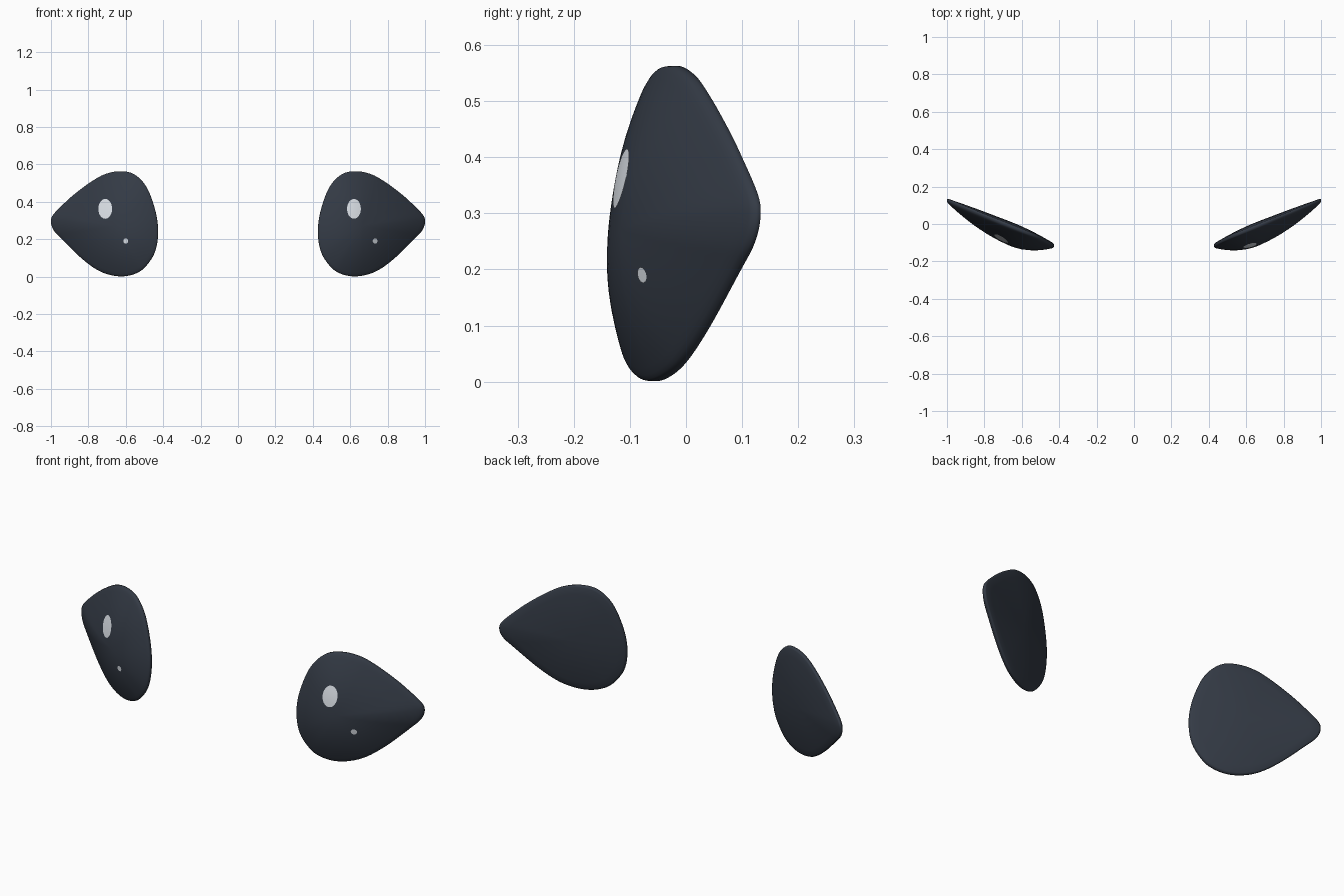
import bpy, bmesh, math
from mathutils import Vector
from mathutils.bvhtree import BVHTree

if "Cube" in bpy.data.objects:
    bpy.data.objects.remove(bpy.data.objects["Cube"])


def material(name, rgb):
    m = bpy.data.materials.new(name)
    m.diffuse_color = (*rgb, 1)
    m.use_nodes = True
    m.node_tree.nodes["Principled BSDF"].inputs["Base Color"].default_value = m.diffuse_color
    return m


dark = material("dark slate", (0.034, 0.043, 0.060))
white = material("pale grey", (0.74, 0.78, 0.83))

# teardrop outline (x, z) of the right eye, from the outer tip over the top
OUTLINE = [(1.0, .293), (.985, .335), (.913, .407), (.858, .454), (.785, .507), (.715, .546),
           (.635, .563), (.555, .547), (.487, .475), (.44, .345), (.427, .23), (.446, .126),
           (.498, .049), (.55, .015), (.615, .001), (.685, .009), (.757, .038), (.842, .102),
           (.942, .2), (.985, .247)]
CENTRE = Vector((.66, .27))
STEPS = 5


def smooth_loop(points):
    """Closed Catmull-Rom curve through the points."""
    p = [Vector(q) for q in points]
    n, out = len(p), []
    for i in range(n):
        a, b, c, d = p[i - 1], p[i], p[(i + 1) % n], p[(i + 2) % n]
        for k in range(STEPS):
            t = k / STEPS
            out.append(.5 * (2 * b + (c - a) * t + (2 * a - 5 * b + 4 * c - d) * t * t
                             + (3 * b - a - 3 * c + d) * t ** 3))
    return out


def base_y(x, z):
    """Slanted, slightly sagging sheet carrying the rim."""
    s = (x - .427) / .573
    return -.105 + .24 * s - .05 * s * (1 - s) + .06 * (z - .28)


def finish(bm, name, mat):
    me = bpy.data.meshes.new(name)
    bm.to_mesh(me)
    ob = bpy.data.objects.new(name, me)
    bpy.context.collection.objects.link(ob)
    me.materials.append(mat)
    for f in me.polygons:
        f.use_smooth = True
    return ob


# cross-section as (radial fraction, depth towards the back): dome, thin rim, shallow back
FRONT, BACK = .077, .03
PROFILE = [(t, -.02 - FRONT * (1 - t * t)) for t in [i / 12 for i in range(1, 12)] + [.96]]
PROFILE += [(.985, -.021), (.996, -.017), (1, -.011), (1, -.003)]
PROFILE += [(t, BACK * (1 - t * t)) for t in (.97, .85, .7, .55, .4, .25, .1)]


def eye(side, name):
    bm = bmesh.new()

    def vert(p, depth):
        if depth < 0:  # the dome flattens towards the inner edge
            depth *= 1 - .1 * max(0, (CENTRE.x - p.x) / .233)
        return bm.verts.new((side * p.x, base_y(p.x, p.y) + depth, p.y))

    loop = smooth_loop(OUTLINE)
    rings = [[vert(CENTRE.lerp(p, t), d) for p in loop] for t, d in PROFILE]
    front, back = vert(CENTRE, -.02 - FRONT), vert(CENTRE, BACK)
    n = len(loop)
    for i in range(n):
        j = (i + 1) % n
        bm.faces.new((front, rings[0][i], rings[0][j]))
        bm.faces.new((back, rings[-1][j], rings[-1][i]))
        for r, s in zip(rings, rings[1:]):
            bm.faces.new((r[i], s[i], s[j], r[j]))
    bmesh.ops.recalc_face_normals(bm, faces=bm.faces)
    tree = BVHTree.FromBMesh(bm)
    finish(bm, name, dark)
    bm.free()
    return tree


def highlight(tree, x, z, rx, rz, name):
    """Thin oval plate laid on the front of an eye."""
    bm = bmesh.new()

    def vert(u, w, lift):
        y = tree.ray_cast(Vector((u, -1, w)), Vector((0, 1, 0)))[0].y
        return bm.verts.new((u, y - lift, w))

    n, mid = 24, vert(x, z, .002)
    rings = [[vert(x + rx * k * math.cos(a * math.tau / n), z + rz * k * math.sin(a * math.tau / n), .002)
              for a in range(n)] for k in (.35, .7, 1)]
    for i in range(n):
        j = (i + 1) % n
        bm.faces.new((mid, rings[0][i], rings[0][j]))
        for r, s in zip(rings, rings[1:]):
            bm.faces.new((r[i], s[i], s[j], r[j]))
    finish(bm, name, white)
    bm.free()


# both eyes; the highlights sit to the same side on each
for side, label, big_x, small_x in ((1, "right", .62, .733), (-1, "left", -.71, -.60)):
    surface = eye(side, label + "_eye")
    highlight(surface, big_x, .362, .037, .053, label + "_large_highlight")
    highlight(surface, small_x, .19, .013, .014, label + "_small_highlight")
